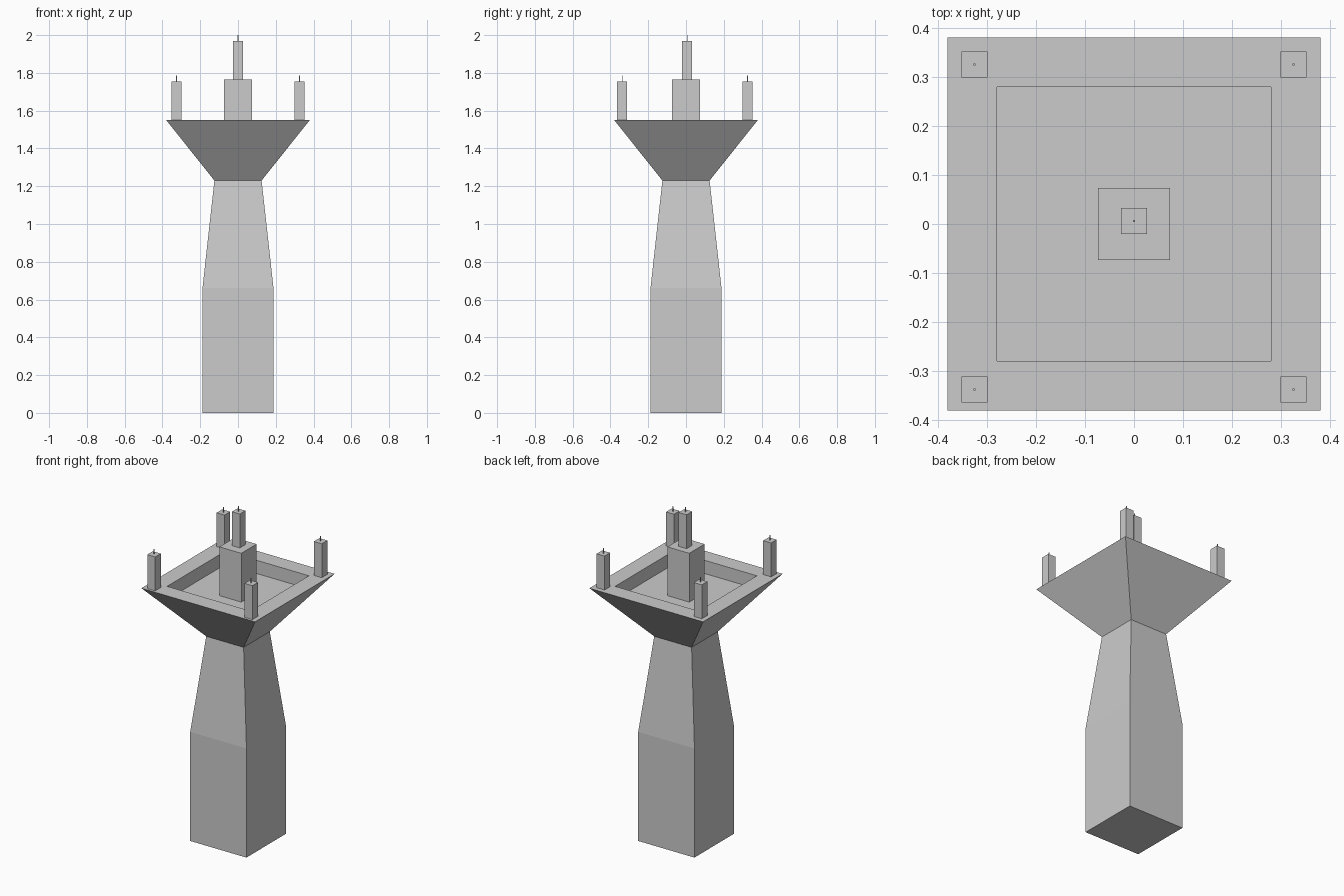
import bpy, bmesh

if "Cube" in bpy.data.objects:
    bpy.data.objects.remove(bpy.data.objects["Cube"])


def loft_square(name, sections, center=(0, 0)):
    """Closed solid through stacked squares given as (half_size, z)."""
    bm = bmesh.new()
    cx, cy = center
    rings = [[bm.verts.new((cx + sx * h, cy + sy * h, z))
              for sx, sy in ((-1, -1), (1, -1), (1, 1), (-1, 1))]
             for h, z in sections]
    for lo, hi in zip(rings, rings[1:]):
        for i in range(4):
            j = (i + 1) % 4
            bm.faces.new((lo[i], lo[j], hi[j], hi[i]))
    bm.faces.new(rings[0][::-1])
    bm.faces.new(rings[-1])
    bmesh.ops.recalc_face_normals(bm, faces=bm.faces)
    mesh = bpy.data.meshes.new(name)
    bm.to_mesh(mesh)
    bm.free()
    obj = bpy.data.objects.new(name, mesh)
    bpy.context.collection.objects.link(obj)
    return obj


def post_with_rod(name, x, y, z0, z1, z2):
    """Square post with a thin rod on top."""
    loft_square(name, [(0.0265, z0), (0.0265, z1)], (x, y))
    loft_square(name + "_rod", [(0.002, z1), (0.002, z2)], (x, y))


FLOOR_Z = 1.47

# Shaft, flared head and sunken roof terrace in one profile
loft_square("tower_body", [(0.188, 0), (0.188, 0.66), (0.125, 1.23),
                           (0.38, 1.55), (0.279, 1.55), (0.279, FLOOR_Z)])

# Central roof block with its mast
loft_square("roof_block", [(0.073, FLOOR_Z), (0.073, 1.765)])
post_with_rod("center_post", 0, 0.006, 1.765, 1.97, 2.0)

# Corner posts on the rim
for side, x in (("left", -0.325), ("right", 0.325)):
    for end, y in (("front", -0.338), ("back", 0.325)):
        post_with_rod(f"{end}_{side}_post", x, y, 1.55, 1.755, 1.785)
